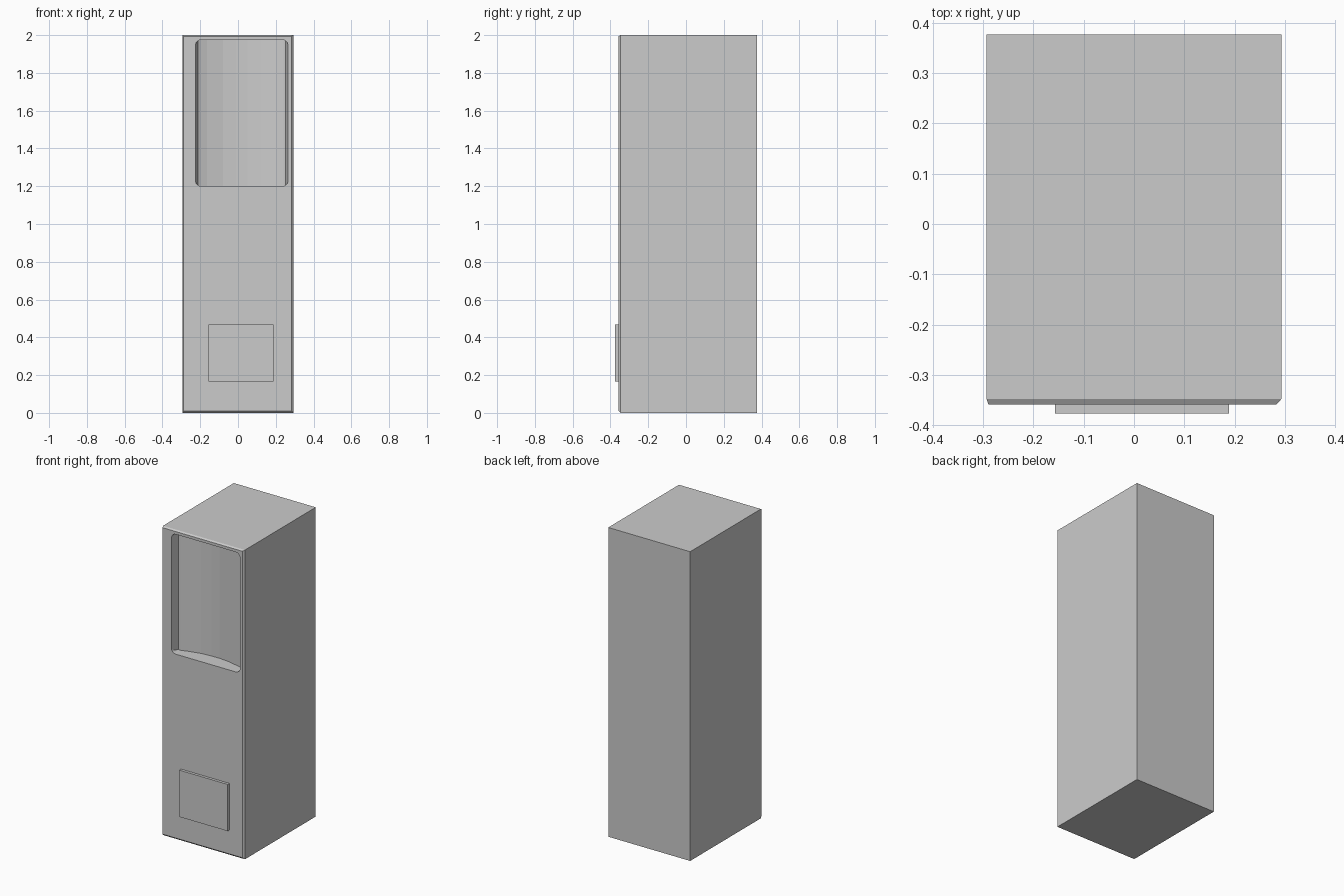
import bpy
import bmesh
import math

old = bpy.data.objects.get("Cube")
if old:
    bpy.data.objects.remove(old, do_unlink=True)

grey = bpy.data.materials.new("light_grey")
grey.use_nodes = True
grey.diffuse_color = (0.6, 0.6, 0.6, 1)
grey.node_tree.nodes["Principled BSDF"].inputs["Base Color"].default_value = grey.diffuse_color

BACK, SHOULDER, FRONT = 0.376, -0.347, -0.358


def make_object(name, bm):
    bmesh.ops.recalc_face_normals(bm, faces=bm.faces)
    mesh = bpy.data.meshes.new(name)
    bm.to_mesh(mesh)
    bm.free()
    mesh.materials.append(grey)
    obj = bpy.data.objects.new(name, mesh)
    bpy.context.collection.objects.link(obj)
    return obj


def prism(name, outline, direction):
    """Extrude a closed outline along a direction."""
    bm = bmesh.new()
    face = bm.faces.new([bm.verts.new(p) for p in outline])
    moved = bmesh.ops.extrude_face_region(bm, geom=[face])["geom"]
    verts = [v for v in moved if isinstance(v, bmesh.types.BMVert)]
    bmesh.ops.translate(bm, verts=verts, vec=direction)
    # The extrusion keeps the first cap, so both ends are closed
    return make_object(name, bm)


def rectangle(x0, x1, z0, z1, y):
    return [(x0, y, z0), (x1, y, z0), (x1, y, z1), (x0, y, z1)]


def apply_boolean(obj, cutter, operation):
    cutter.hide_render = True
    mod = obj.modifiers.new("cut", "BOOLEAN")
    mod.operation = operation
    mod.solver = "EXACT"
    mod.object = cutter
    bpy.context.view_layer.objects.active = obj
    bpy.ops.object.modifier_apply(modifier=mod.name)
    bpy.data.objects.remove(cutter, do_unlink=True)


# Cabinet body with a small chamfer around the front
bm = bmesh.new()
rear, middle, front = [
    [bm.verts.new(p) for p in ring] for ring in (
        rectangle(-0.293, 0.293, 0, 2, BACK),
        rectangle(-0.293, 0.293, 0, 2, SHOULDER),
        rectangle(-0.289, 0.283, 0.011, 1.993, FRONT))]
bm.faces.new(rear)
bm.faces.new(front)
for a, b in ((rear, middle), (middle, front)):
    for i in range(4):
        j = (i + 1) % 4
        bm.faces.new((a[i], a[j], b[j], b[i]))
cabinet = make_object("cabinet", bm)

# Recess: bowed back wall and slightly drafted sides
CENTRE, HALF, LOW, HIGH, RADIUS = 0.02, 0.245, 1.2, 1.975, 0.03
half_plan = [(0.249, -0.016), (0.245, 0), (0.232, 0.053), (0.22, 0.06),
             (0.185, 0.073), (0.1, 0.093), (0.03, 0.1)]
plan = [(CENTRE - x, FRONT + d, LOW - 0.1) for x, d in half_plan]
plan += [(CENTRE + x, FRONT + d, LOW - 0.1) for x, d in reversed(half_plan)]
recess = prism("recess_cutter", plan, (0, 0, 1))

# Rounded opening that trims the recess
opening = []
corners = [(1, 1), (-1, 1), (-1, -1), (1, -1)]
for n, (sx, sz) in enumerate(corners):
    cx = CENTRE + sx * (HALF - RADIUS)
    cz = (HIGH - RADIUS) if sz > 0 else (LOW + RADIUS)
    for step in range(7):
        a = math.radians(90 * n + 15 * step)
        opening.append((cx + RADIUS * math.cos(a), FRONT - 0.01, cz + RADIUS * math.sin(a)))
trim = prism("opening_cutter", opening, (0, 0.2, 0))
apply_boolean(recess, trim, "INTERSECT")
apply_boolean(cabinet, recess, "DIFFERENCE")

# Raised panel near the bottom
prism("lower_panel", rectangle(-0.157, 0.189, 0.165, 0.467, -0.376), (0, 0.02, 0))
